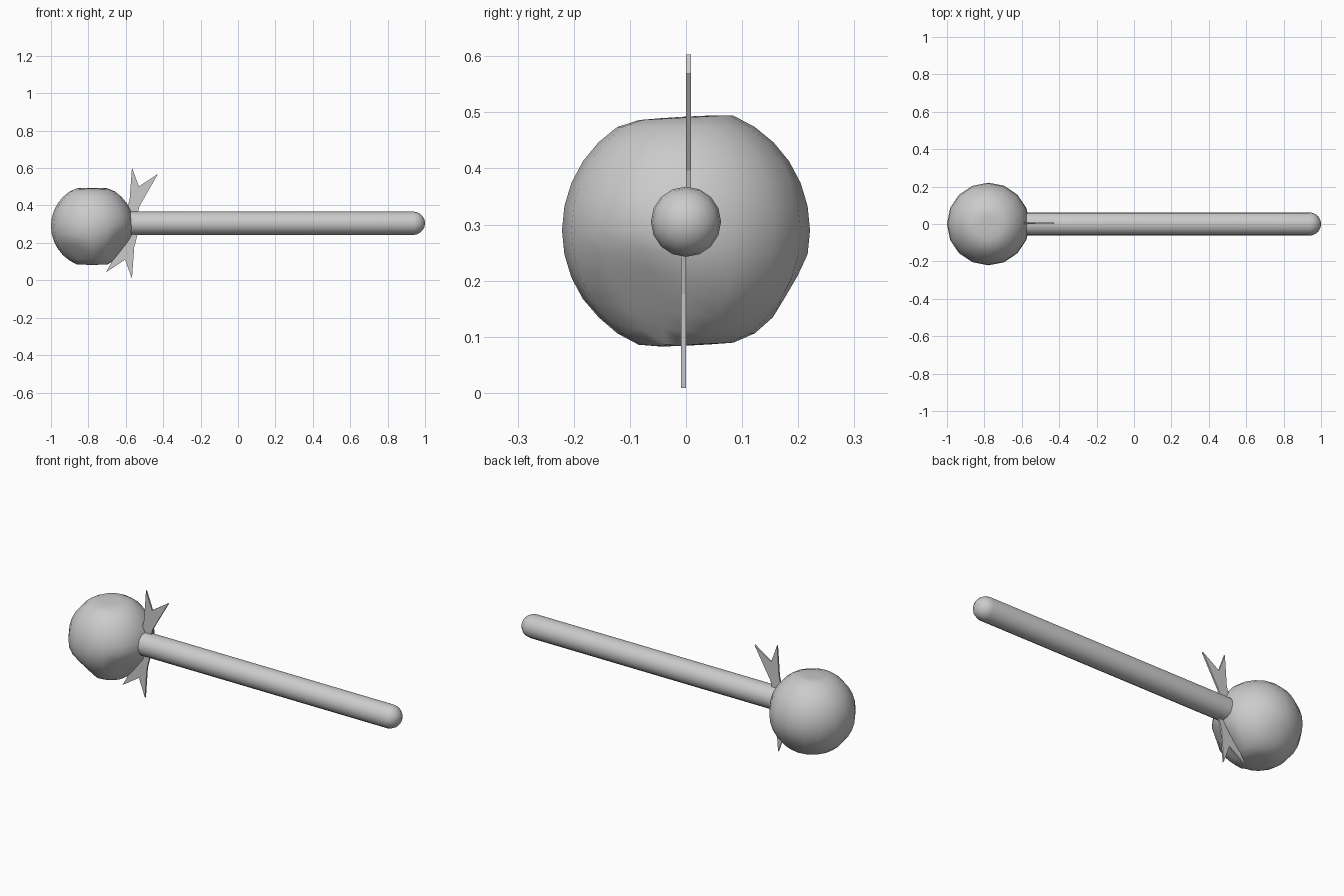
import bpy, bmesh, math
from mathutils import Vector, Matrix

cube = bpy.data.objects.get("Cube")
if cube:
    bpy.data.objects.remove(cube, do_unlink=True)

GREY = (0.6, 0.6, 0.6, 1)
mat = bpy.data.materials.new("plain grey")
mat.use_nodes = True
mat.diffuse_color = GREY
mat.node_tree.nodes["Principled BSDF"].inputs["Base Color"].default_value = GREY


def finish(bm, name, smooth=True):
    bmesh.ops.recalc_face_normals(bm, faces=bm.faces)
    mesh = bpy.data.meshes.new(name)
    bm.to_mesh(mesh)
    bm.free()
    mesh.materials.append(mat)
    ob = bpy.data.objects.new(name, mesh)
    bpy.context.collection.objects.link(ob)
    if smooth:
        bpy.ops.object.select_all(action="DESELECT")
        bpy.context.view_layer.objects.active = ob
        ob.select_set(True)
        bpy.ops.object.shade_smooth_by_angle(angle=math.radians(40))
    return ob


# Head: a ball with a few softly flattened sides
bm = bmesh.new()
bmesh.ops.create_uvsphere(bm, u_segments=16, v_segments=16, radius=0.221)
flats = [((0, -0.06, 1), 0.2), ((0, 0.05, -1), 0.204),
         ((0.72, -0.4, -0.56), 0.186), ((-0.4, -0.6, -0.65), 0.2),
         ((0, 0.85, -0.5), 0.212)]
for v in bm.verts:
    for normal, dist in flats:
        n = Vector(normal).normalized()
        over = v.co.dot(n) - dist
        if over > 0:
            v.co -= n * over * 0.9
    v.co += Vector((-0.779, 0, 0.29))
finish(bm, "head")

# Handle: a straight rod with a round end, spun around its axis
bm = bmesh.new()
R, AXIS_Z, TIP = 0.0625, 0.305, 1.0
profile = [(-0.575, 0), (-0.575, R)]
for i in range(6):
    a = math.radians(90 - 18 * i)
    profile.append((TIP - R + R * math.cos(a), R * math.sin(a)))
verts = [bm.verts.new((x, 0, r)) for x, r in profile]
edges = [bm.edges.new(pair) for pair in zip(verts, verts[1:])]
bmesh.ops.spin(bm, geom=verts + edges, cent=(0, 0, 0), axis=(1, 0, 0),
               angle=math.tau, steps=16)
bmesh.ops.remove_doubles(bm, verts=bm.verts, dist=0.0005)
bmesh.ops.translate(bm, verts=bm.verts, vec=(0, 0, AXIS_Z))
finish(bm, "handle")

# Ribbon tails: one forked plate, and its half-turn copy below
outline = [(0, 0.02), (-0.03, 0.06), (-0.012, 0.13), (0, 0.297), (0.037, 0.196),
           (0.139, 0.263), (0.063, 0.13), (0.04, 0.09), (0.028, 0.04)]
for name, turn in (("upper_ribbon", 0), ("lower_ribbon", math.pi)):
    bm = bmesh.new()
    face = bm.faces.new([bm.verts.new((x, 0, z)) for x, z in outline])
    ext = bmesh.ops.extrude_face_region(bm, geom=[face])
    moved = [g for g in ext["geom"] if isinstance(g, bmesh.types.BMVert)]
    bmesh.ops.translate(bm, verts=moved, vec=(0, 0.009, 0))
    place = Matrix.Translation((-0.567, 0, 0.306))
    # the half turn around the handle's crosswise axis, shifted to the front side
    if turn:
        place = place @ Matrix.Translation((0, -0.009, 0)) @ Matrix.Rotation(turn, 4, "Y")
    bmesh.ops.transform(bm, matrix=place, verts=bm.verts)
    finish(bm, name, smooth=False)
